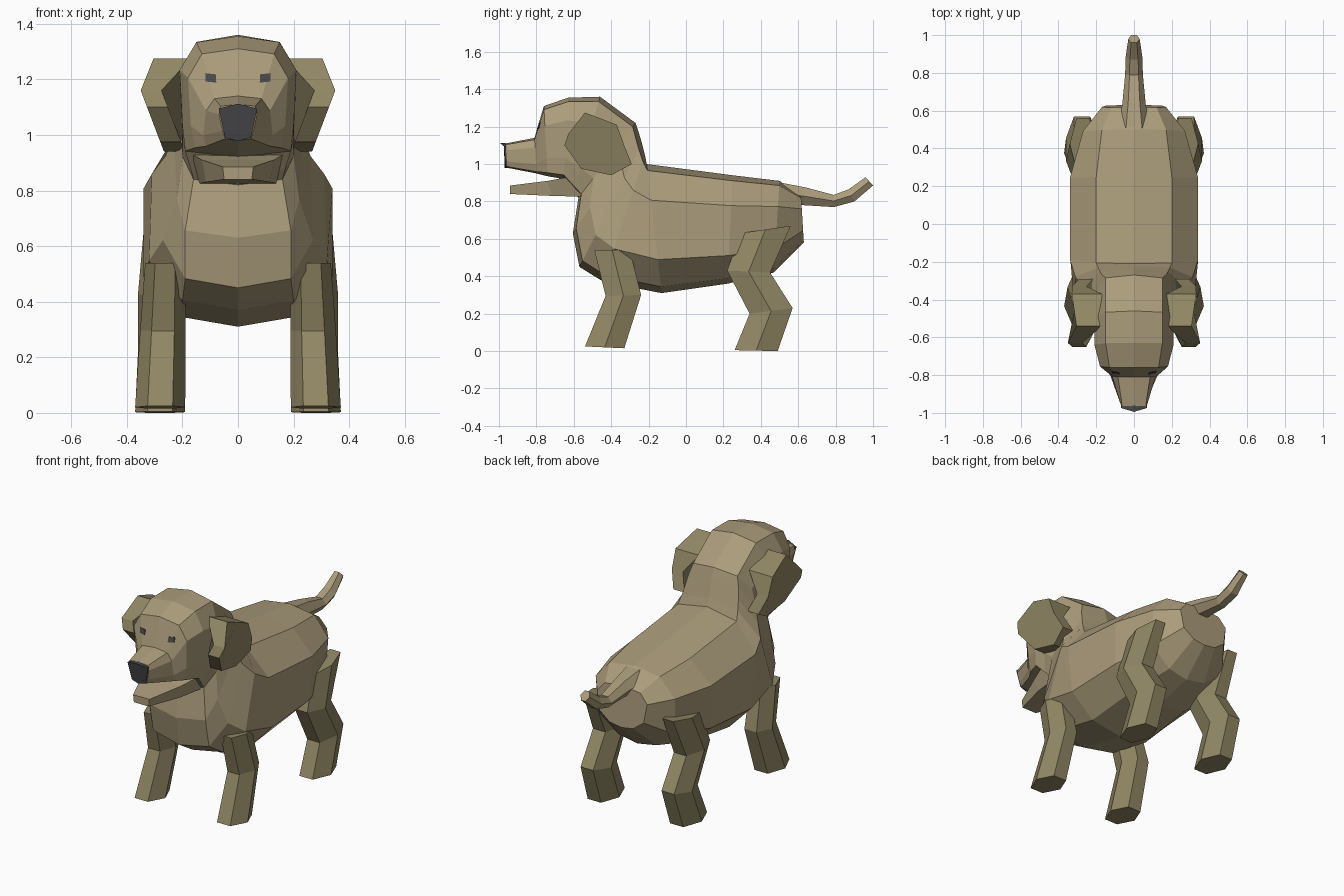
import bpy, bmesh
from mathutils import Vector
from mathutils.bvhtree import BVHTree

if "Cube" in bpy.data.objects:
    bpy.data.objects.remove(bpy.data.objects["Cube"])


def material(name, rgb):
    m = bpy.data.materials.new(name)
    m.diffuse_color = (*rgb, 1)
    m.use_nodes = True
    m.node_tree.nodes["Principled BSDF"].inputs["Base Color"].default_value = m.diffuse_color
    return m


FUR = material("tan_fur", (0.41, 0.335, 0.20))
LIMB = material("olive_fur", (0.285, 0.245, 0.13))
DARK = material("dark_grey", (0.065, 0.065, 0.07))


def finish(bm, name, mat):
    bmesh.ops.recalc_face_normals(bm, faces=bm.faces)
    me = bpy.data.meshes.new(name)
    bm.to_mesh(me)
    bm.free()
    me.materials.append(mat)
    ob = bpy.data.objects.new(name, me)
    bpy.context.collection.objects.link(ob)
    return ob


def loft(name, rings, mat):
    """Skin closed rings of equal length and cap both ends."""
    bm = bmesh.new()
    vs = [[bm.verts.new(p) for p in r] for r in rings]
    n = len(vs[0])
    for a, b in zip(vs, vs[1:]):
        for i in range(n):
            j = (i + 1) % n
            bm.faces.new((a[i], a[j], b[j], b[i]))
    bm.faces.new(vs[0])
    bm.faces.new(vs[-1])
    return finish(bm, name, mat)


def body_ring(ty, tz, by, bz, wt, wm, wl, wb):
    """Slanted ten-sided section from a top point to a bottom point."""
    half = [(0, 0), (wt, .05), (wm, .28), (wl, .74), (wb, .95), (0, 1)]
    pts = [(x, ty + (by - ty) * t, tz + (bz - tz) * t) for x, t in half]
    return pts + [(-x, y, z) for x, y, z in pts[-2:0:-1]]


def hex_ring(y0, z0, y1, z1, xc, w):
    """Six-sided section between two side points."""
    ym, zm = (y0 + y1) / 2, (z0 + z1) / 2
    return [(xc + w, ym, zm), (xc + w / 2, y0, z0), (xc - w / 2, y0, z0),
            (xc - w, ym, zm), (xc - w / 2, y1, z1), (xc + w / 2, y1, z1)]


# Torso, neck, head and upper muzzle in one skin
trunk = [
    (.615, .83, .63, .58, .12, .17, .15, .08),
    (.50, .91, .47, .42, .17, .27, .26, .13),
    (.25, .94, .22, .36, .20, .34, .33, .19),
    (-.21, 1.0, -.13, .31, .20, .34, .34, .20),
    (-.22, 1.05, -.44, .37, .19, .31, .32, .20),
    (-.235, 1.11, -.57, .45, .18, .26, .27, .19),
    (-.25, 1.16, -.605, .63, .17, .23, .22, .19),
    (-.27, 1.22, -.575, .82, .15, .20, .20, .16)]
head = [
    (-.46, 1.36, -.60, .85, .15, .21, .20, .17),
    (-.63, 1.355, -.655, .92, .15, .21, .20, .19),
    (-.76, 1.31, -.74, .935, .13, .18, .17, .155),
    (-.81, 1.14, -.80, .95, .085, .115, .125, .115),
    (-.965, 1.11, -.955, .98, .062, .068, .055, .045)]
body = loft("body_and_head", [body_ring(*r) for r in trunk + head], FUR)

# Nose: wedge with a forward centre ridge
nose = []
for dy, s in ((.0, 1.0), (-.012, 1.02)):
    ridge = dy * 2.7
    nose.append([(0, -.962 + ridge, 1.112), (.068 * s, -.962 + dy, 1.095),
                 (.046 * s, -.952 + dy, .99), (0, -.945 + dy * 2, .978),
                 (-.046 * s, -.952 + dy, .99), (-.068 * s, -.962 + dy, 1.095)])
loft("nose", nose, DARK)

# Lower jaw: tapered slab
jaw = [(-.54, .825, .14, -.58, .94, .18),
       (-.72, .83, .115, -.74, .91, .13),
       (-.94, .84, .05, -.94, .885, .055)]
loft("lower_jaw", [[(-a, y0, z0), (a, y0, z0), (b, y1, z1), (-b, y1, z1)]
                   for y0, z0, a, y1, z1, b in jaw], FUR)

# Tail
tail = [(.49, .79, .51, .90, 0, .085), (.63, .78, .64, .875, 0, .062),
        (.79, .77, .79, .835, 0, .047), (.90, .80, .87, .865, 0, .044),
        (1.0, .885, .96, .93, 0, .03)]
loft("tail", [hex_ring(*r) for r in tail], FUR)

# Eyes: thin plates laid on the face
bm = bmesh.new()
bm.from_mesh(body.data)
tree = BVHTree.FromBMesh(bm)
bm.free()


def on_face(x, z):
    return tree.ray_cast(Vector((x, -2, z)), Vector((0, 1, 0)))[0]


front_leg = [(-.49, .54, -.30, .54, .262, .072),
             (-.43, .295, -.24, .30, .27, .082),
             (-.54, .025, -.33, .015, .28, .09)]
hind_leg = [(.29, .63, .56, .67, .27, .07),
            (.22, .43, .45, .42, .275, .085),
            (.34, .20, .57, .23, .275, .085),
            (.26, .005, .49, .0, .28, .09)]
ear_outline = [(-.54, 1.275), (-.46, 1.245), (-.37, 1.21), (-.33, 1.10),
               (-.29, 1.0), (-.40, .94), (-.56, .975), (-.65, 1.10),
               (-.63, 1.16)]


def ear_x(z):
    return .35 - (z - 1.16) * .4 if z > 1.16 else .35 - (1.16 - z) * .38


for side, s in (("right", 1), ("left", -1)):
    def flip(rings):
        return [[(x * s, y, z) for x, y, z in r] for r in rings]

    # Legs
    loft(side + "_front_leg", flip([hex_ring(*r) for r in front_leg]), LIMB)
    loft(side + "_hind_leg", flip([hex_ring(*r) for r in hind_leg]), LIMB)

    # Ear: hanging slab whose top reaches into the head
    outer = [(ear_x(z), y, z) for y, z in ear_outline]
    inner = [(.17 if z > 1.2 else ear_x(z) - .075, y, z)
             for y, z in ear_outline]
    loft(side + "_ear", flip([outer, inner]), LIMB)

    # Eye
    corners = [(.078, 1.188), (.116, 1.192), (.118, 1.222), (.08, 1.218)]
    pts = [on_face(x * s, z) for x, z in corners]
    loft(side + "_eye", [[(p.x, p.y + d, p.z) for p in pts]
                         for d in (.002, -.004)], DARK)
